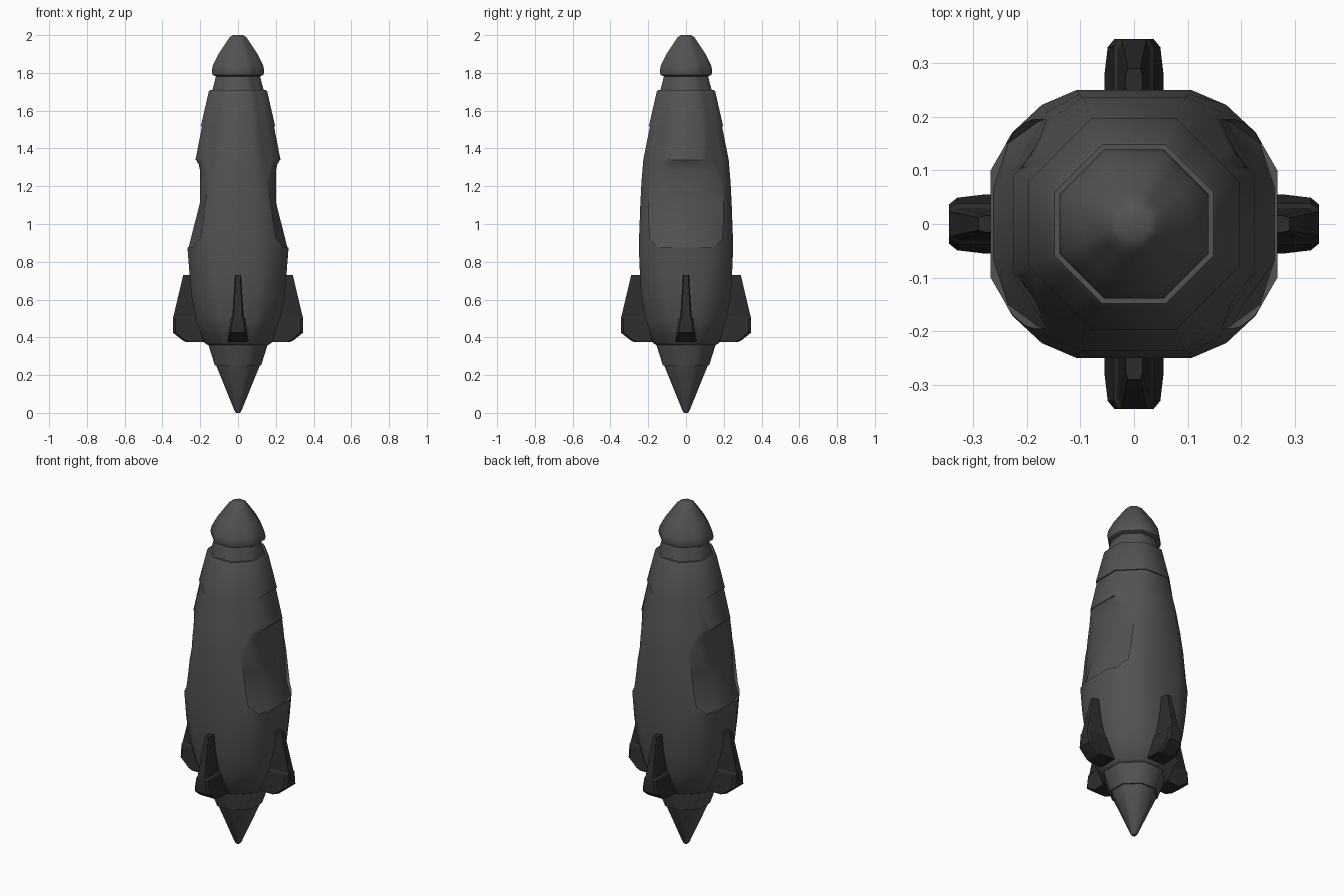
import bpy, bmesh, math
from mathutils import Matrix

if "Cube" in bpy.data.objects:
    bpy.data.objects.remove(bpy.data.objects["Cube"])


def material(name, value):
    m = bpy.data.materials.new(name)
    m.use_nodes = True
    colour = (value, value, value, 1)
    m.diffuse_color = colour
    bsdf = m.node_tree.nodes["Principled BSDF"]
    bsdf.inputs["Base Color"].default_value = colour
    bsdf.inputs["Roughness"].default_value = 0.7
    return m


hull_grey = material("hull grey", 0.085)
fin_grey = material("fin dark grey", 0.025)


def loft(name, rings, mat):
    """Skin a stack of equal-length rings and cap both ends."""
    bm = bmesh.new()
    rows = [[bm.verts.new(p) for p in ring] for ring in rings]
    n = len(rows[0])
    for low, high in zip(rows, rows[1:]):
        for i in range(n):
            j = (i + 1) % n
            bm.faces.new((low[i], low[j], high[j], high[i]))
    bm.faces.new(rows[0][::-1])
    bm.faces.new(rows[-1])
    bmesh.ops.recalc_face_normals(bm, faces=bm.faces)
    mesh = bpy.data.meshes.new(name)
    bm.to_mesh(mesh)
    bm.free()
    mesh.materials.append(mat)
    obj = bpy.data.objects.new(name, mesh)
    bpy.context.collection.objects.link(obj)
    return obj


def smooth(obj, degrees):
    bpy.ops.object.select_all(action="DESELECT")
    obj.select_set(True)
    bpy.context.view_layer.objects.active = obj
    bpy.ops.object.shade_smooth_by_angle(angle=math.radians(degrees))


def section(z, a, b, bulge=0.0):
    """Octagon whose diagonal sides are split in two and pushed out."""
    p, q = (a, b * 0.4), (a * 0.4, b)
    quarter = [p]
    for t in (0.36, 0.7):
        quarter.append((p[0] + (q[0] - p[0]) * t + bulge,
                        p[1] + (q[1] - p[1]) * t + bulge))
    quarter.append(q)
    mirrored = [(-x, y) for x, y in quarter[::-1]]
    half = quarter + mirrored
    return [(x, y, z) for x, y in half + [(-x, -y) for x, y in half]]


def stack(name, profile):
    return loft(name, [section(*row) for row in profile], hull_grey)


# Main hull
hull = stack("hull", [
    (0.355, 0.15, 0.15), (0.37, 0.178, 0.175), (0.5, 0.224, 0.215, 0.006),
    (0.62, 0.247, 0.237, 0.012), (0.74, 0.257, 0.244, 0.016),
    (0.88, 0.268, 0.25, 0.017), (1.1, 0.255, 0.242, 0.012),
    (1.22, 0.242, 0.236, 0.007), (1.34, 0.225, 0.226, 0.002),
    (1.52, 0.19, 0.19)])

# Side recesses: cutter rows are height, half width, centre depth, edge depth
rows = [(0.875, 0.15, 0.262, 0.235), (0.92, 0.19, 0.25, 0.18),
        (1.0, 0.195, 0.23, 0.168), (1.11, 0.195, 0.202, 0.162),
        (1.28, 0.192, 0.2, 0.166), (1.315, 0.182, 0.208, 0.175),
        (1.34, 0.14, 0.222, 0.205)]
for side, label in ((1, "left"), (-1, "right")):
    rings = []
    for z, w, mid, edge in rows:
        outline = [(0.4, -w), (0.4, w), (edge, w), (mid, w * 0.45),
                   (mid, -w * 0.45), (edge, -w)]
        rings.append([(side * x, y, z) for x, y in outline])
    cutter = loft(label + "_recess_cutter", rings, hull_grey)
    cutter.hide_render = True
    cutter.hide_viewport = True
    mod = hull.modifiers.new(label + "_recess", "BOOLEAN")
    mod.object = cutter
    mod.operation = "DIFFERENCE"
    mod.solver = "EXACT"

# Bake the cuts so the recess edges can be kept sharp
bpy.context.view_layer.update()
graph = bpy.context.evaluated_depsgraph_get()
cut_mesh = bpy.data.meshes.new_from_object(hull.evaluated_get(graph))
hull.modifiers.clear()
hull.data = cut_mesh
for obj in [o for o in bpy.data.objects if o.name.endswith("_cutter")]:
    bpy.data.objects.remove(obj)
smooth(hull, 47)

# Tail cone, collar, neck and nose
for name, profile in {
    "tail_tip": [(0, 0.01, 0.01), (0.01, 0.018, 0.018), (0.25, 0.115, 0.115)],
    "tail_collar": [(0.25, 0.122, 0.122), (0.37, 0.16, 0.16)],
    "collar": [(1.515, 0.197, 0.197), (1.525, 0.195, 0.195),
               (1.7, 0.155, 0.155), (1.71, 0.148, 0.148)],
    "neck": [(1.7, 0.138, 0.138), (1.785, 0.116, 0.116)],
    "nose": [(1.78, 0.115, 0.115), (1.79, 0.135, 0.135), (1.81, 0.139, 0.139),
             (1.84, 0.133, 0.133), (1.9, 0.103, 0.103), (1.965, 0.06, 0.06),
             (1.99, 0.043, 0.043), (2.0, 0.028, 0.028)],
}.items():
    smooth(stack(name, profile), 47)

# Four fins: rows are height, inner reach, outer reach, half thickness
fin_rows = [(0.375, 0.13, 0.275, 0.054), (0.385, 0.13, 0.295, 0.055),
            (0.425, 0.13, 0.345, 0.049), (0.5, 0.13, 0.345, 0.038),
            (0.51, 0.13, 0.342, 0.03), (0.73, 0.19, 0.29, 0.016)]
fin_rings = []
for z, r0, r1, t in fin_rows:
    fin_rings.append([(r0, -t, z), (r1 - 0.015, -t, z), (r1, -t * 0.75, z),
                      (r1, t * 0.75, z), (r1 - 0.015, t, z), (r0, t, z)])
for i, label in enumerate(("left", "back", "right", "front")):
    fin = loft(label + "_fin", fin_rings, fin_grey)
    fin.data.transform(Matrix.Rotation(i * math.pi / 2, 4, "Z"))
    smooth(fin, 25)
